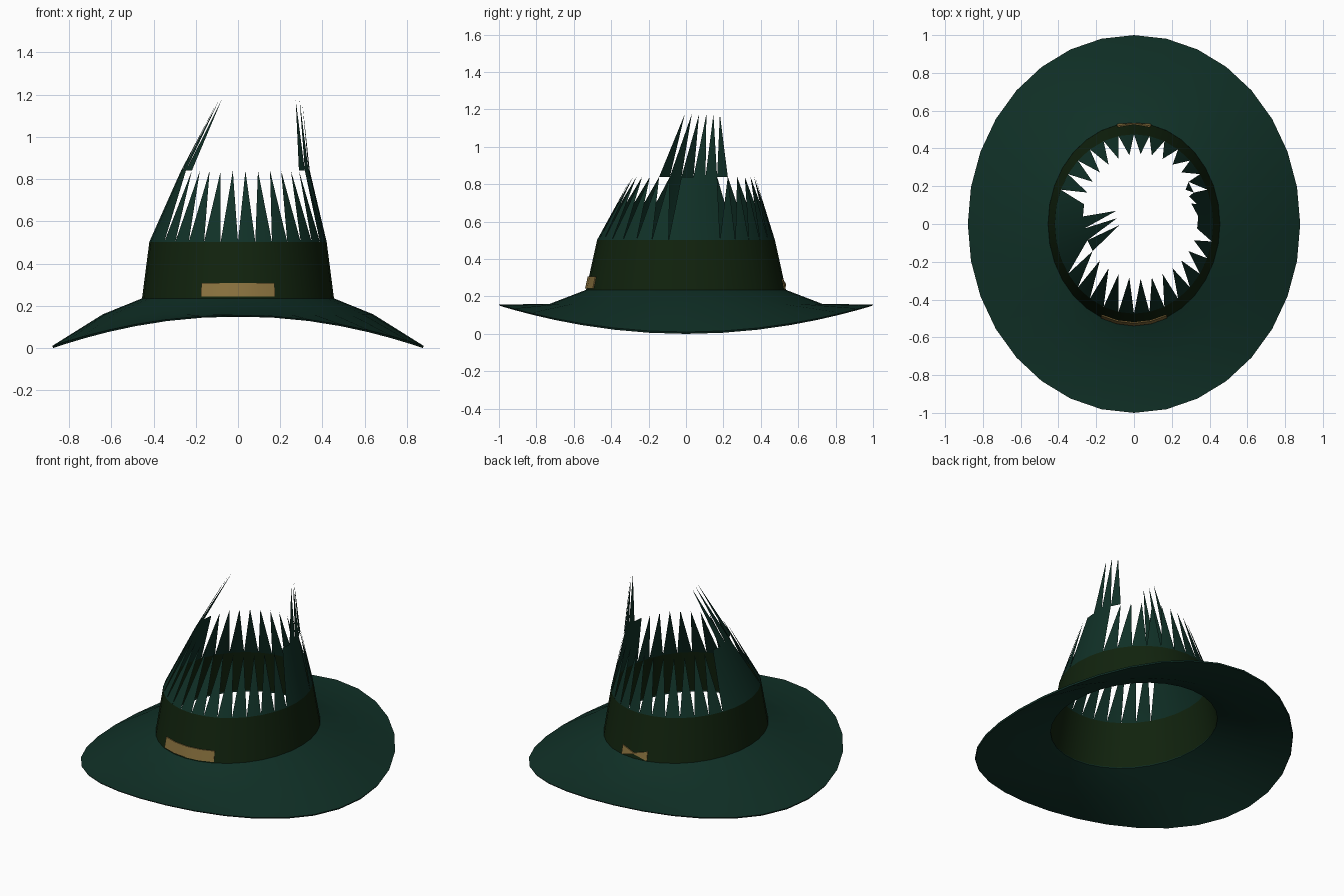
import bpy, bmesh, math

if "Cube" in bpy.data.objects:
    bpy.data.objects.remove(bpy.data.objects["Cube"])

N = 32  # sides around the hat


def material(name, rgb):
    m = bpy.data.materials.new(name)
    m.diffuse_color = (*rgb, 1)
    m.use_nodes = True
    m.node_tree.nodes["Principled BSDF"].inputs["Base Color"].default_value = m.diffuse_color
    return m


felt = material("dark_green_felt", (0.0052, 0.030, 0.020))
olive = material("dark_olive_band", (0.0055, 0.0165, 0.0042))
gold = material("dull_gold", (0.25, 0.165, 0.048))


def ring(rx, ry, z, cx=0.0, cy=0.0, dip=0.0):
    """Oval of N points; dip lowers the left and right sides."""
    pts = []
    for i in range(N):
        a = 2 * math.pi * i / N
        pts.append((cx + rx * math.cos(a), cy + ry * math.sin(a), z - dip * math.cos(a) ** 2))
    return pts


def finish(name, bm, mat, recalc=True):
    bmesh.ops.delete(bm, geom=[v for v in bm.verts if not v.link_faces], context='VERTS')
    if recalc:
        bmesh.ops.recalc_face_normals(bm, faces=bm.faces)
    mesh = bpy.data.meshes.new(name)
    bm.to_mesh(mesh)
    bm.free()
    mesh.materials.append(mat)
    ob = bpy.data.objects.new(name, mesh)
    bpy.context.collection.objects.link(ob)
    bpy.context.view_layer.objects.active = ob
    ob.select_set(True)
    bpy.ops.object.shade_smooth_by_angle()
    ob.select_set(False)


def loft(name, rings, mat, closed=False):
    bm = bmesh.new()
    vs = [[bm.verts.new(p) for p in r] for r in rings]
    pairs = list(zip(vs, vs[1:])) + ([(vs[-1], vs[0])] if closed else [])
    for lo, hi in pairs:
        for i in range(N):
            j = (i + 1) % N
            bm.faces.new((lo[i], lo[j], hi[j], hi[i]))
    finish(name, bm, mat, recalc=closed)


# Brim: thin oval sheet drooping at both sides
loft("brim", [
    ring(0.455, 0.535, 0.235),
    ring(0.64, 0.73, 0.16),
    ring(0.88, 1.0, 0.157, dip=0.147),
    ring(0.875, 0.995, 0.15, dip=0.15),
    ring(0.635, 0.725, 0.148),
    ring(0.453, 0.533, 0.226)], felt, closed=True)

# Hat band
loft("hat_band", [ring(0.455, 0.535, 0.232), ring(0.42, 0.475, 0.503)], olive)

# Torn crown: pointed strips, whole panels at the sides, tall strips above them
bm = bmesh.new()
low, mid, top = [[bm.verts.new(p) for p in r] for r in (
    ring(0.42, 0.475, 0.503),
    ring(0.305, 0.33, 0.84, 0.035, 0.04),
    ring(0.2, 0.2, 1.175, 0.107, 0.07))]
for i in range(N):
    j = (i + 1) % N
    tip = j if i < N // 2 else i
    if i in (31, 0, 1, 15, 16, 17):
        bm.faces.new((low[i], low[j], mid[j], mid[i]))
    else:
        bm.faces.new((low[i], low[j], mid[tip]))
    if i in (0, 1, 2, 16, 17, 18):
        bm.faces.new((mid[i], mid[j], top[tip]))
finish("torn_crown", bm, felt, recalc=False)


def band_plate(name, first, last, z0, z1, pinch=None):
    """Plate hugging the band between two corners; pinch narrows one corner."""
    bm = bmesh.new()
    cols = []
    for i in range(first, last + 1):
        a = 2 * math.pi * i / N
        zm, h = (z0 + z1) / 2, (z1 - z0) / 2
        if i == pinch:
            h *= 0.12
        col = []
        for out, z in ((0.007, zm - h), (0.007, zm + h), (0.001, zm + h), (0.001, zm - h)):
            t = (z - 0.232) / 0.271
            col.append(bm.verts.new(((0.455 - 0.035 * t + out) * math.cos(a),
                                     (0.535 - 0.06 * t + out) * math.sin(a), z)))
        cols.append(col)
    for c, d in zip(cols, cols[1:]):
        for k in range(4):
            m = (k + 1) % 4
            bm.faces.new((c[k], d[k], d[m], c[m]))
    bm.faces.new(cols[0])
    bm.faces.new(cols[-1][::-1])
    finish(name, bm, gold)


# Front plate and small rear bow
band_plate("front_plate", 22, 26, 0.243, 0.308)
band_plate("rear_bow", 7, 9, 0.238, 0.293, pinch=8)
